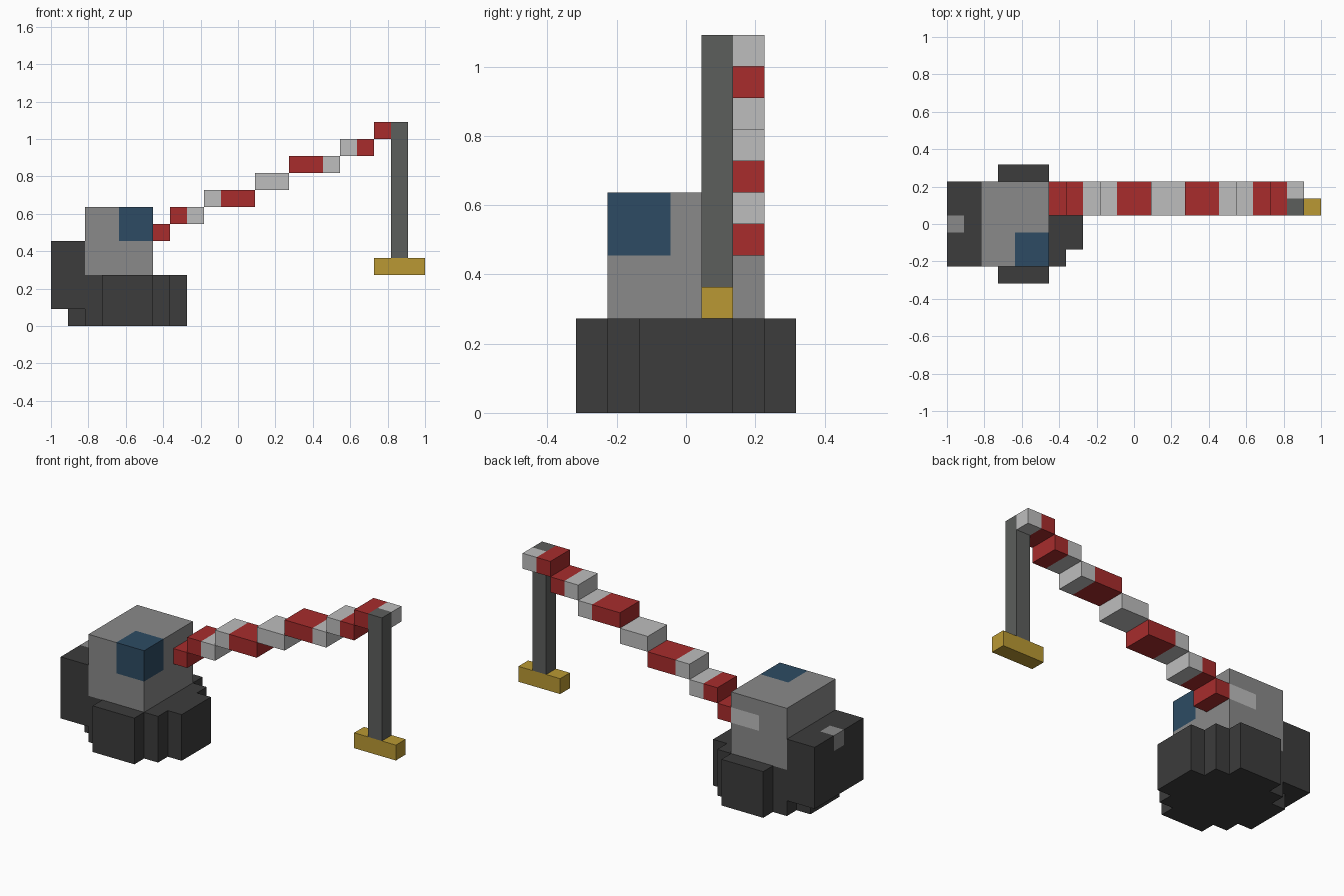
import bpy, bmesh
from mathutils import Vector

cube = bpy.data.objects.get("Cube")
if cube:
    bpy.data.objects.remove(cube, do_unlink=True)

U = 1 / 11  # side of one grid cell; the model is 22 cells long


def pos(i, j, k):
    """Grid cell corner to world position."""
    return Vector((-1 + i * U, (j - 3.5) * U, k * U))


def material(name, rgb):
    lin = [((c / 255 + 0.055) / 1.055) ** 2.4 for c in rgb] + [1]
    m = bpy.data.materials.new(name)
    m.use_nodes = True
    m.diffuse_color = lin
    m.node_tree.nodes["Principled BSDF"].inputs["Base Color"].default_value = lin
    return m


CHARCOAL = material("charcoal", (60, 60, 60))
GREY = material("body grey", (138, 138, 138))
BLUE = material("window blue", (45, 75, 99))
RED = material("boom red", (168, 44, 44))
WHITE = material("boom light grey", (190, 190, 190))
CABLE = material("cable grey", (92, 94, 92))
YELLOW = material("hook yellow", (186, 153, 51))


def finish(name, bm, mats):
    mesh = bpy.data.meshes.new(name)
    bm.normal_update()
    bm.to_mesh(mesh)
    bm.free()
    for m in mats:
        mesh.materials.append(m)
    ob = bpy.data.objects.new(name, mesh)
    bpy.context.collection.objects.link(ob)
    return ob


def block(name, lo, hi, mat, regions=()):
    """Box between two grid corners; each region (lo, hi, material) is cut in and coloured."""
    a, b = pos(*lo), pos(*hi)
    bm = bmesh.new()
    bmesh.ops.create_cube(bm, size=1)
    for v in bm.verts:
        v.co = (a + b) / 2 + v.co * (b - a)
    mats = [mat]
    for rlo, rhi, rmat in regions:
        for corner in (rlo, rhi):
            for axis in range(3):
                if lo[axis] < corner[axis] < hi[axis]:
                    normal = [float(axis == n) for n in range(3)]
                    bmesh.ops.bisect_plane(bm, geom=bm.verts[:] + bm.edges[:] + bm.faces[:],
                                           plane_co=pos(*corner), plane_no=normal, dist=1e-5)
    for rlo, rhi, rmat in regions:
        mats.append(rmat)
        p, q = pos(*rlo), pos(*rhi)
        for f in bm.faces:
            c = f.calc_center_median()
            if all(p[n] - 1e-4 < c[n] < q[n] + 1e-4 for n in range(3)):
                f.material_index = len(mats) - 1
    return finish(name, bm, mats)


# Stepped round base: one quarter of the outline, turned four times and extruded
quarter = [(3.5, -1.5), (3.5, 1.5), (2.5, 1.5), (2.5, 2.5), (1.5, 2.5)]
outline = []
for turn in range(4):
    outline += quarter
    quarter = [(-y, x) for x, y in quarter]
bm = bmesh.new()
face = bm.faces.new([bm.verts.new(pos(4.5 + x, 3.5 + y, 0)) for x, y in outline])
top = bmesh.ops.extrude_face_region(bm, geom=[face])["geom"]
bmesh.ops.translate(bm, vec=(0, 0, 3 * U), verts=[g for g in top if isinstance(g, bmesh.types.BMVert)])
bmesh.ops.recalc_face_normals(bm, faces=bm.faces[:])
finish("base", bm, [CHARCOAL])

# Counterweight with a small vent on its upper edge
block("counterweight", (0, 1, 1), (2, 6, 5), CHARCOAL, [((0, 3, 4), (1, 4, 5), GREY)])

# Cab with corner window and the boom root showing on its back side
block("cab", (2, 1, 3), (6, 6, 7), GREY,
      [((4, 1, 5), (6, 3, 7), BLUE), ((4, 5, 5), (6, 6, 6), WHITE)])

# Boom steps, each one row higher: start, colour change, end, colours
steps = [
    (6, 7, 7, RED, RED),
    (7, 8, 9, RED, WHITE),
    (9, 10, 12, WHITE, RED),
    (12, 14, 14, WHITE, WHITE),
    (14, 16, 17, RED, WHITE),
    (17, 18, 19, WHITE, RED),
    (19, 20, 20, RED, RED),
]
for n, (start, change, end, first, second) in enumerate(steps):
    k = 5 + n
    regions = [((change, 4, k), (end, 6, k + 1), second)] if change < end else []
    block(f"boom_step_{n + 1}", (start, 4, k), (end, 6, k + 1), first, regions)
block("boom_tip", (20, 5, 11), (21, 6, 12), WHITE)

# Hanging cable and hook
block("cable", (20, 4, 4), (21, 5, 12), CABLE)
block("hook", (19, 4, 3), (22, 5, 4), YELLOW)
